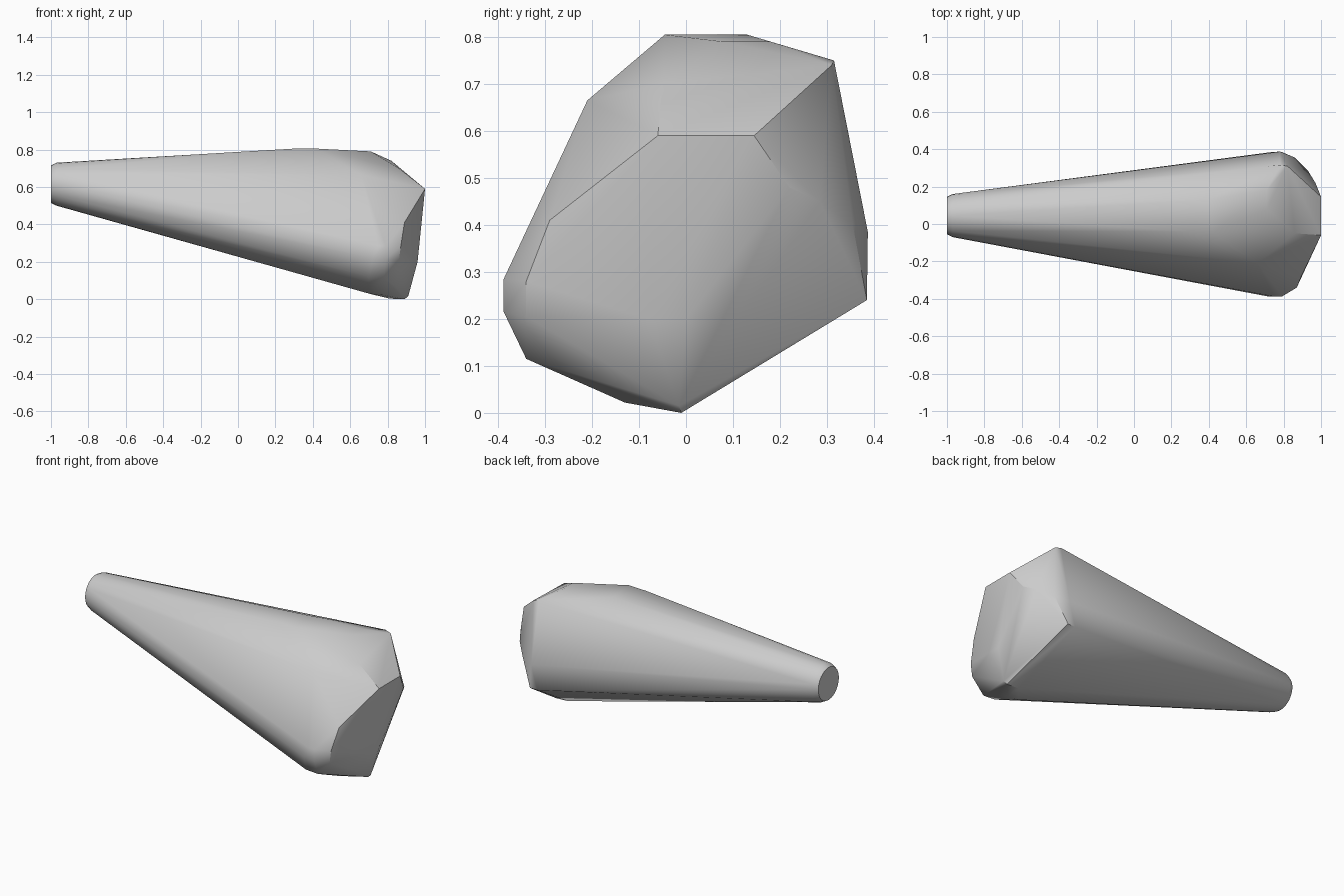
import bpy, bmesh, math

cube = bpy.data.objects.get("Cube")
if cube:
    bpy.data.objects.remove(cube, do_unlink=True)

grey = bpy.data.materials.new("plain_grey")
grey.use_nodes = True
colour = (0.6, 0.6, 0.6, 1)
grey.diffuse_color = colour
grey.node_tree.nodes["Principled BSDF"].inputs["Base Color"].default_value = colour


def ring(x, radius, count=24):
    """Circle of points around the narrow end."""
    return [(x, 0.045 + radius * math.cos(2 * math.pi * i / count),
             0.615 + radius * math.sin(2 * math.pi * i / count)) for i in range(count)]


# Corners of the faceted wide end
crown = [(0.3, -0.04, 0.805), (0.42, -0.045, 0.805), (0.4, 0.13, 0.805),
         (0.71, 0.08, 0.79), (0.71, 0.18, 0.79), (0.78, 0.315, 0.75), (0.82, 0.31, 0.74)]
tip = [(1, -0.06, 0.59), (1, 0.145, 0.59), (0.86, -0.05, 0.7)]
front_side = [(0.66, -0.21, 0.665), (0.72, -0.388, 0.22), (0.79, -0.388, 0.215),
              (0.79, -0.388, 0.285), (0.75, -0.388, 0.285), (0.87, -0.34, 0.28),
              (0.86, -0.34, 0.205), (0.7, -0.34, 0.12), (0.78, -0.34, 0.115),
              (0.89, -0.29, 0.41)]
back_side = [(0.97, 0.22, 0.48), (0.93, 0.285, 0.45), (0.86, 0.355, 0.4),
             (0.78, 0.387, 0.385), (0.74, 0.385, 0.24), (0.79, 0.385, 0.24)]
underside = [(0.7, -0.14, 0.03), (0.78, -0.13, 0.022), (0.81, -0.01, 0.003),
             (0.89, -0.01, 0), (0.91, -0.015, 0.015), (0.96, -0.08, 0.2), (0.96, 0.0, 0.2)]

# Wrap the round end and the faceted end in one convex skin
bm = bmesh.new()
for point in ring(-1, 0.1) + ring(-0.97, 0.115) + crown + tip + front_side + back_side + underside:
    bm.verts.new(point)
hull = bmesh.ops.convex_hull(bm, input=bm.verts[:])
spare = {v for v in hull["geom_interior"] + hull["geom_unused"] if isinstance(v, bmesh.types.BMVert)}
bmesh.ops.delete(bm, geom=list(spare), context="VERTS")
bmesh.ops.recalc_face_normals(bm, faces=bm.faces[:])

mesh = bpy.data.meshes.new("tapered_body")
bm.to_mesh(mesh)
bm.free()
mesh.materials.append(grey)
body = bpy.data.objects.new("tapered_body", mesh)
bpy.context.collection.objects.link(body)

# Smooth the gentle bends, keep the hard facets
bpy.ops.object.select_all(action="DESELECT")
body.select_set(True)
bpy.context.view_layer.objects.active = body
bpy.ops.object.shade_smooth_by_angle(angle=math.radians(30))
